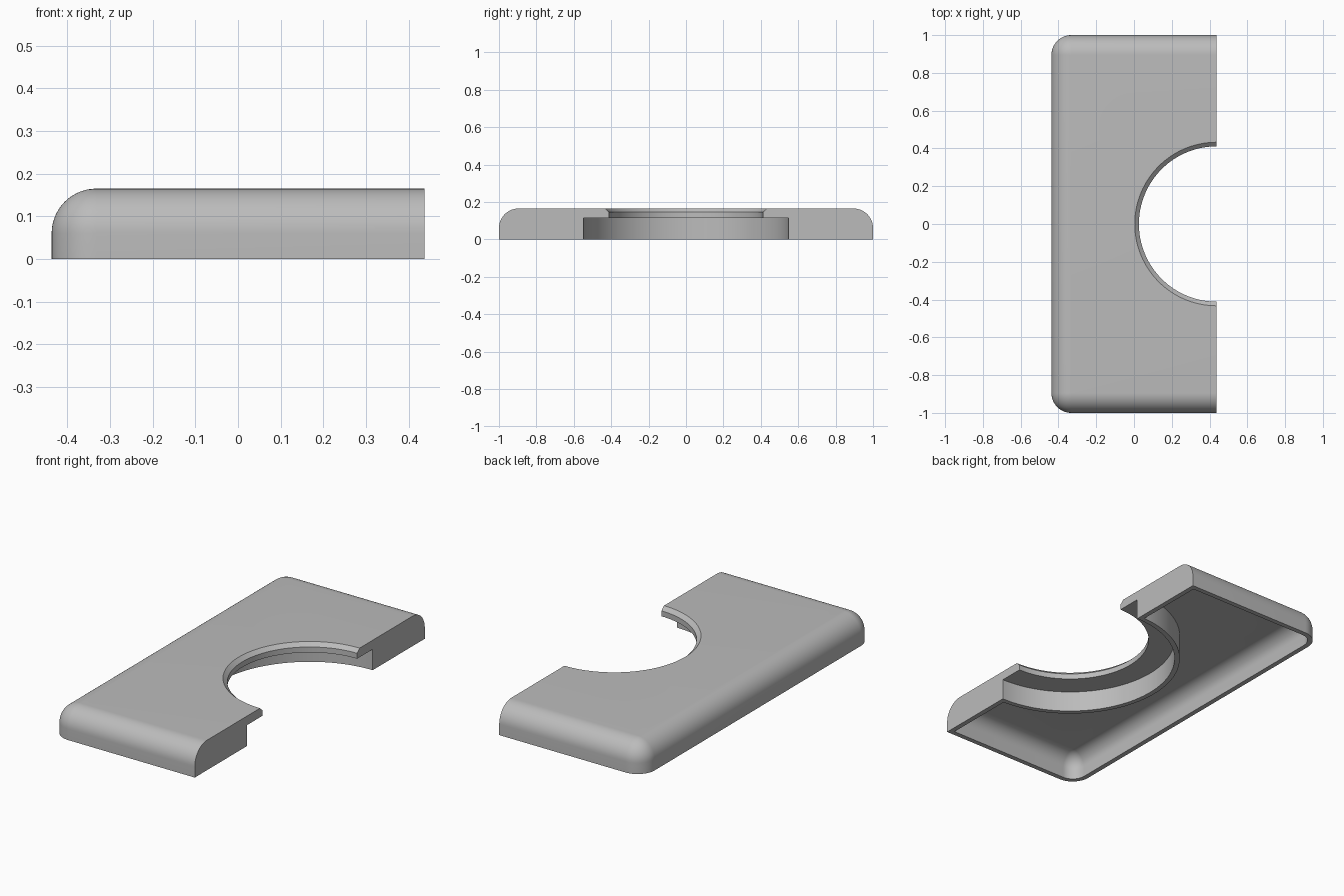
import bpy, bmesh
from math import cos, sin, pi, radians

cube = bpy.data.objects.get("Cube")
if cube:
    bpy.data.objects.remove(cube, do_unlink=True)

HALF_X, HALF_Y, HEIGHT = 0.437, 1.0, 0.165
ROUND, WALL = 0.105, 0.027
RECESS_R, RECESS_TOP = 0.547, 0.115
HOLE_R, RIM_R, RIM_Z = 0.411, 0.433, 0.145
STEPS = 14

grey = bpy.data.materials.new("warm grey")
grey.use_nodes = True
grey.diffuse_color = (0.5, 0.5, 0.5, 1)
grey.node_tree.nodes["Principled BSDF"].inputs["Base Color"].default_value = (0.5, 0.5, 0.5, 1)


def loft(name, rings):
    """Solid skinned through equal-length rings of points, capped at both ends."""
    bm = bmesh.new()
    loops = [[bm.verts.new(p) for p in ring] for ring in rings]
    n = len(loops[0])
    for low, high in zip(loops, loops[1:]):
        for i in range(n):
            j = (i + 1) % n
            bm.faces.new((low[i], low[j], high[j], high[i]))
    bm.faces.new(loops[0][::-1])
    bm.faces.new(loops[-1])
    bmesh.ops.remove_doubles(bm, verts=bm.verts, dist=1e-5)
    bmesh.ops.recalc_face_normals(bm, faces=bm.faces)
    mesh = bpy.data.meshes.new(name)
    bm.to_mesh(mesh)
    bm.free()
    mesh.materials.append(grey)
    obj = bpy.data.objects.new(name, mesh)
    bpy.context.collection.objects.link(obj)
    return obj


def rounded_half_block(name, inset, bottom):
    """Block with three softly rounded sides and a flat cut side at +x."""
    r, top = ROUND - inset, HEIGHT - inset
    x_cut, cx, cy = HALF_X - inset, ROUND - HALF_X, HALF_Y - ROUND

    def outline(radius, z):
        arc = [pi / 2 * k / STEPS for k in range(STEPS + 1)]
        back = [(cx - radius * sin(a), cy + radius * cos(a), z) for a in arc]
        front = [(x, -y, z) for x, y, z in reversed(back)]
        return [(x_cut, cy + radius, z)] + back + front + [(x_cut, -cy - radius, z)]

    rings = [outline(r, bottom)]
    for k in range(STEPS + 1):
        a = pi / 2 * k / STEPS
        rings.append(outline(r * cos(a), top - r + r * sin(a)))
    return loft(name, rings)


def turned(name, profile, sides=128):
    """Round solid about the middle of the cut side, from (radius, z) pairs."""
    return loft(name, [[(HALF_X + r * cos(2 * pi * i / sides), r * sin(2 * pi * i / sides), z)
                        for i in range(sides)] for r, z in profile])


def subtract(target, cutter):
    cutter.hide_render = True
    mod = target.modifiers.new("cut", 'BOOLEAN')
    mod.operation, mod.solver, mod.object = 'DIFFERENCE', 'EXACT', cutter
    bpy.context.view_layer.objects.active = target
    bpy.ops.object.modifier_apply(modifier=mod.name)
    bpy.data.objects.remove(cutter, do_unlink=True)


# Outer shell
shell = rounded_half_block("half_cover", 0, 0)

# Hollow underside, leaving a curved wall around the recess
cavity = rounded_half_block("underside_cavity", WALL, -0.1)
subtract(cavity, turned("collar", [(RECESS_R + WALL, -0.2), (RECESS_R + WALL, 0.3)]))
subtract(shell, cavity)

# Wide recess below and the bevelled opening above
subtract(shell, turned("recess", [(RECESS_R, -0.1), (RECESS_R, RECESS_TOP)]))
slope = (RIM_R - HOLE_R) / (HEIGHT - RIM_Z)
subtract(shell, turned("opening", [(HOLE_R, 0.05), (HOLE_R, RIM_Z),
                                   (RIM_R + slope * 0.05, HEIGHT + 0.05)]))

# Smooth curves, crisp edges
bpy.ops.object.select_all(action='DESELECT')
shell.select_set(True)
bpy.context.view_layer.objects.active = shell
bpy.ops.object.shade_smooth_by_angle(angle=radians(30))
